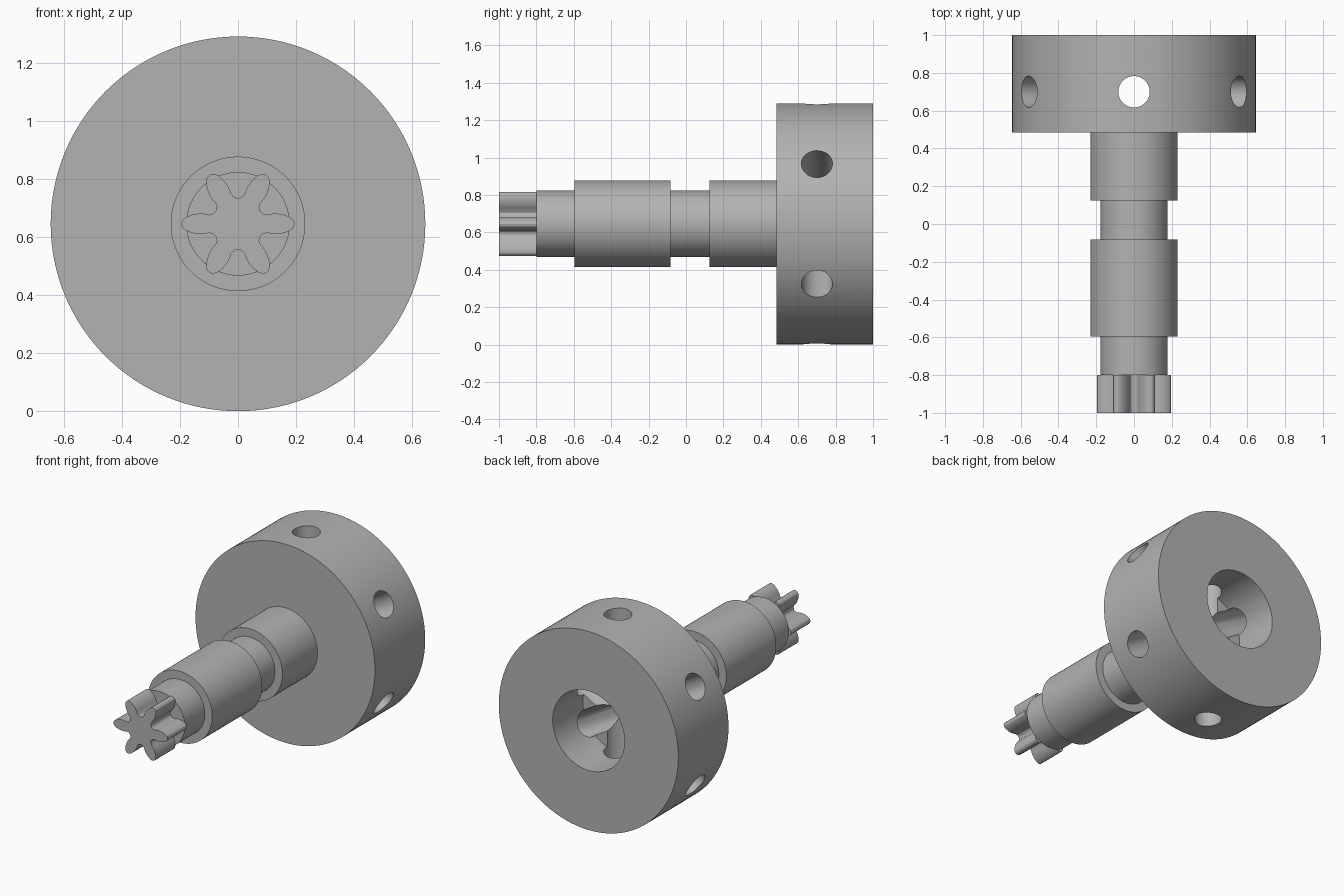
import bpy, bmesh, math
from mathutils import Matrix, Vector

if "Cube" in bpy.data.objects:
    bpy.data.objects.remove(bpy.data.objects["Cube"])

CZ = 0.645          # height of the turning axis
SEG = 128

steel = bpy.data.materials.new("grey_steel")
steel.diffuse_color = (0.45, 0.45, 0.45, 1)
steel.use_nodes = True
steel.node_tree.nodes["Principled BSDF"].inputs["Base Color"].default_value = steel.diffuse_color


def finish(name, bm):
    bmesh.ops.remove_doubles(bm, verts=bm.verts, dist=1e-5)
    bmesh.ops.recalc_face_normals(bm, faces=bm.faces)
    me = bpy.data.meshes.new(name)
    bm.to_mesh(me)
    bm.free()
    me.materials.append(steel)
    ob = bpy.data.objects.new(name, me)
    bpy.context.collection.objects.link(ob)
    return ob


def smooth(ob):
    bpy.ops.object.select_all(action='DESELECT')
    ob.select_set(True)
    bpy.context.view_layer.objects.active = ob
    bpy.ops.object.shade_smooth_by_angle(angle=math.radians(30))


def lathe(name, profile):
    """Turn (radius, y) points around the long axis; end discs become n-gons."""
    bm = bmesh.new()
    rings = []
    for r, y in profile:
        rings.append([bm.verts.new((r * math.cos(a), y, CZ + r * math.sin(a)))
                      for a in (2 * math.pi * i / SEG for i in range(SEG))])
    for a, b in zip(rings, rings[1:]):
        for i in range(SEG):
            j = (i + 1) % SEG
            bm.faces.new((a[i], a[j], b[j], b[i]))
    bm.faces.new(rings[0])
    bm.faces.new(rings[-1])
    return finish(name, bm)


# Hub with a blind bore in its back
hub = lathe("hub", [(0.645, 0.485), (0.645, 1.0), (0.258, 1.0), (0.258, 0.69)])

# Three cross drillings give six radial holes
for k in range(3):
    bm = bmesh.new()
    turn = Matrix.Rotation(math.radians(60 * k), 4, 'Y')
    bmesh.ops.create_cone(bm, cap_ends=True, segments=48, radius1=0.083, radius2=0.083,
                          depth=1.6, matrix=Matrix.Translation((0, 0.70, CZ)) @ turn)
    cutter = finish("hole_cutter", bm)
    mod = hub.modifiers.new("drill", 'BOOLEAN')
    mod.operation = 'DIFFERENCE'
    mod.solver = 'EXACT'
    mod.object = cutter
    bpy.context.view_layer.objects.active = hub
    bpy.ops.object.modifier_apply(modifier=mod.name)
    bpy.data.objects.remove(cutter)
smooth(hub)

# Stepped shaft with a groove
smooth(lathe("shaft", [(0.178, -0.80), (0.178, -0.595), (0.2315, -0.595), (0.2315, -0.083),
                       (0.178, -0.083), (0.178, 0.125), (0.2315, 0.125), (0.2315, 0.485)]))

# Six-toothed pinion: half a tooth (distance out, half width), mirrored and repeated
half = [(0.0865, 0.034), (0.1005, 0.031), (0.118, 0.035), (0.138, 0.035), (0.16, 0.031),
        (0.18, 0.023), (0.191, 0.013)]
tooth = ([(0.076, -0.044)] + [(u, -w) for u, w in half] + [(0.195, 0)]
         + [(u, w) for u, w in reversed(half)])
bm = bmesh.new()
outline = []
for k in range(6):
    c, s = math.cos(k * math.pi / 3), math.sin(k * math.pi / 3)
    outline += [bm.verts.new((u * c - w * s, -1.0, CZ + u * s + w * c)) for u, w in tooth]
face = bm.faces.new(outline)
ext = bmesh.ops.extrude_face_region(bm, geom=[face], use_keep_orig=True)
bmesh.ops.translate(bm, vec=Vector((0, 0.2, 0)),
                    verts=[g for g in ext["geom"] if isinstance(g, bmesh.types.BMVert)])
smooth(finish("pinion", bm))
